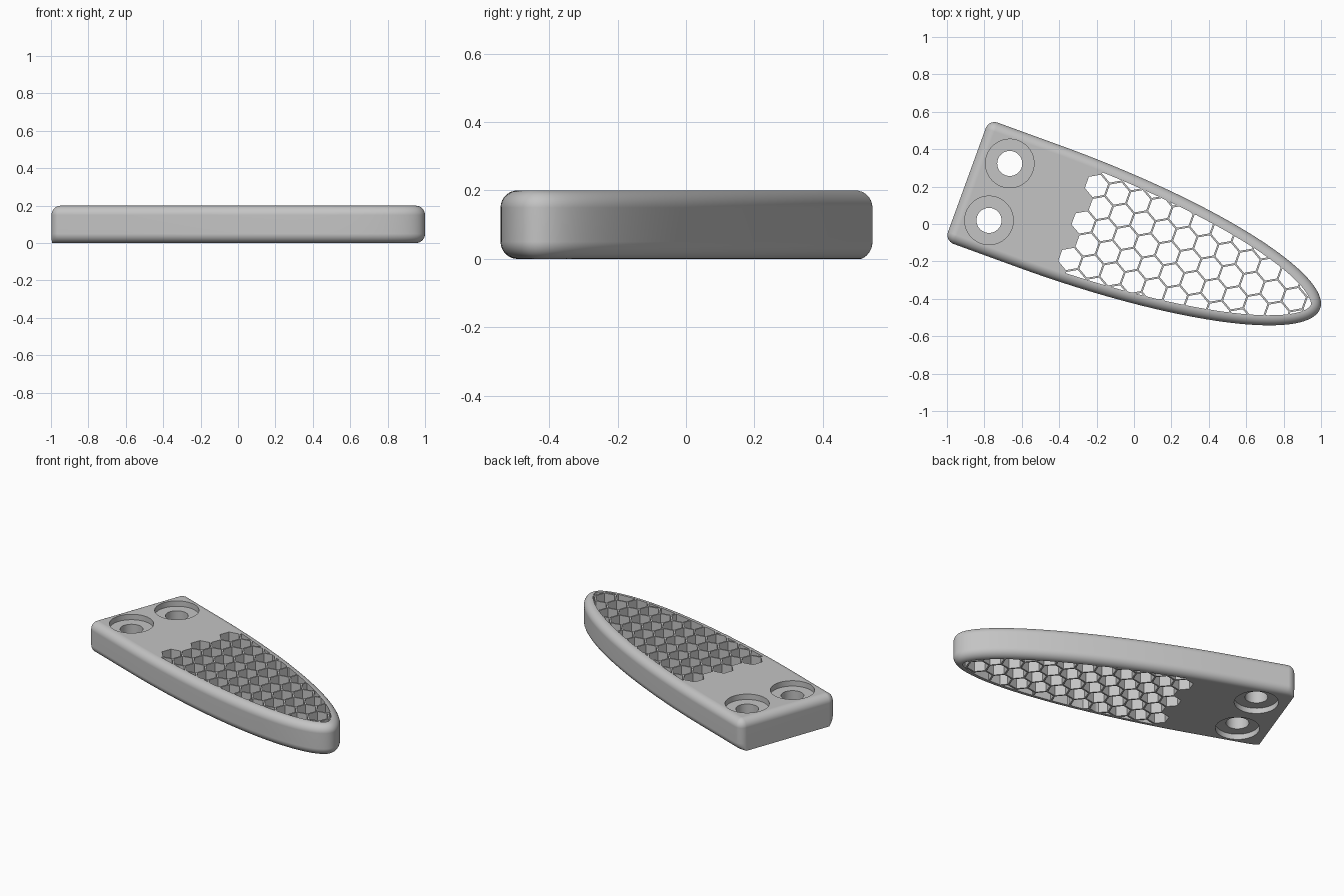
import bpy, bmesh, math
from mathutils import Matrix

cube = bpy.data.objects.get("Cube")
if cube:
    bpy.data.objects.remove(cube, do_unlink=True)

HEIGHT, FILLET = 0.2, 0.05
END, NOSE = -0.92, -0.5            # flat end, start of the rounded nose
LENGTH, HALF = 1.59, 0.345         # nose length, half width
PLACE = Matrix.Rotation(math.radians(-20), 4, "Z") @ Matrix.Translation((0, -0.085, 0))

grey = bpy.data.materials.new("plain grey")
grey.use_nodes = True
grey.diffuse_color = (0.55, 0.55, 0.55, 1)
grey.node_tree.nodes["Principled BSDF"].inputs["Base Color"].default_value = grey.diffuse_color


def outline(side, end):
    """Blade outline, drawn in from the sides and from the flat end."""
    half = []
    for i in range(41):
        t = math.pi / 2 * i / 40
        n = math.hypot(math.cos(t) / LENGTH, math.sin(t) / HALF)
        half.append((NOSE + LENGTH * math.cos(t) - side * math.cos(t) / LENGTH / n,
                     HALF * math.sin(t) - side * math.sin(t) / HALF / n))
    for i in range(9):
        s = math.pi / 2 * i / 8
        half.append((END + FILLET - (FILLET - end) * math.sin(s),
                     HALF - FILLET + (FILLET - side) * math.cos(s)))
    return half + [(u, -v) for u, v in reversed(half[1:])]


def loft(bm, layers):
    """Closed solid through (outline, z) layers."""
    rings = [[bm.verts.new((u, v, z)) for u, v in ring] for ring, z in layers]
    for low, high in zip(rings, rings[1:]):
        for i in range(len(low)):
            j = (i + 1) % len(low)
            bm.faces.new((low[i], low[j], high[j], high[i]))
    bm.faces.new(list(reversed(rings[0])))
    bm.faces.new(rings[-1])


def prism(bm, points, low=-0.1, high=HEIGHT + 0.1):
    loft(bm, [(points, low), (points, high)])


def polygon(u, v, radius, sides):
    return [(u + radius * math.sin(2 * math.pi * i / sides),
             v + radius * math.cos(2 * math.pi * i / sides)) for i in range(sides)]


def finish(name, bm):
    bmesh.ops.remove_doubles(bm, verts=bm.verts, dist=1e-5)
    bmesh.ops.recalc_face_normals(bm, faces=bm.faces)
    bm.transform(PLACE)
    mesh = bpy.data.meshes.new(name)
    bm.to_mesh(mesh)
    bm.free()
    mesh.materials.append(grey)
    obj = bpy.data.objects.new(name, mesh)
    bpy.context.collection.objects.link(obj)
    return obj


def cut(obj, cutter, operation="DIFFERENCE"):
    """Apply a boolean and discard the cutter."""
    mod = obj.modifiers.new("cut", "BOOLEAN")
    mod.operation, mod.solver, mod.object = operation, "EXACT", cutter
    cutter.hide_render = True
    graph = bpy.context.evaluated_depsgraph_get()
    mesh = bpy.data.meshes.new_from_object(obj.evaluated_get(graph))
    obj.modifiers.clear()
    obj.data = mesh
    bpy.data.objects.remove(cutter, do_unlink=True)


# Blade body: lower fillet on the sides only, upper fillet all round
bm = bmesh.new()
steps = [math.pi / 2 * i / 8 for i in range(9)]
inset = [(FILLET * (1 - math.sin(t)), FILLET * (1 - math.cos(t))) for t in steps]
layers = [(outline(d, 0), z) for d, z in inset]
layers += [(outline(d, d), HEIGHT - z) for d, z in reversed(inset)]
loft(bm, layers)
body = finish("blade_body", bm)

# Honeycomb openings, trimmed to the rim
PITCH = 0.12
bm = bmesh.new()
for row in range(-3, 4):
    for col in range(12):
        u = -0.258 + PITCH * (col + 0.5 * (row % 2))
        prism(bm, polygon(u, row * PITCH * math.sqrt(0.75), 0.0635, 6))
cells = finish("honeycomb_cutter", bm)
bm = bmesh.new()
prism(bm, outline(FILLET + 0.004, FILLET), -0.05, HEIGHT + 0.05)
cut(cells, finish("rim_cutter", bm), "INTERSECT")
cut(body, cells)

# Bolt holes, counterbored on both faces
DEPTH = 0.035
for v in (-0.162, 0.162):
    for radius, low, high in ((0.067, -0.1, HEIGHT + 0.1),
                              (0.13, -0.1, DEPTH),
                              (0.13, HEIGHT - DEPTH, HEIGHT + 0.1)):
        bm = bmesh.new()
        prism(bm, polygon(-0.735, v, radius, 48), low, high)
        cut(body, finish("hole_cutter", bm))

# Smooth fillets with flat faces kept flat
bpy.ops.object.select_all(action="DESELECT")
body.select_set(True)
bpy.context.view_layer.objects.active = body
bpy.ops.object.shade_smooth_by_angle(angle=math.radians(30))
weighted = body.modifiers.new("flat_faces", "WEIGHTED_NORMAL")
weighted.keep_sharp = True
